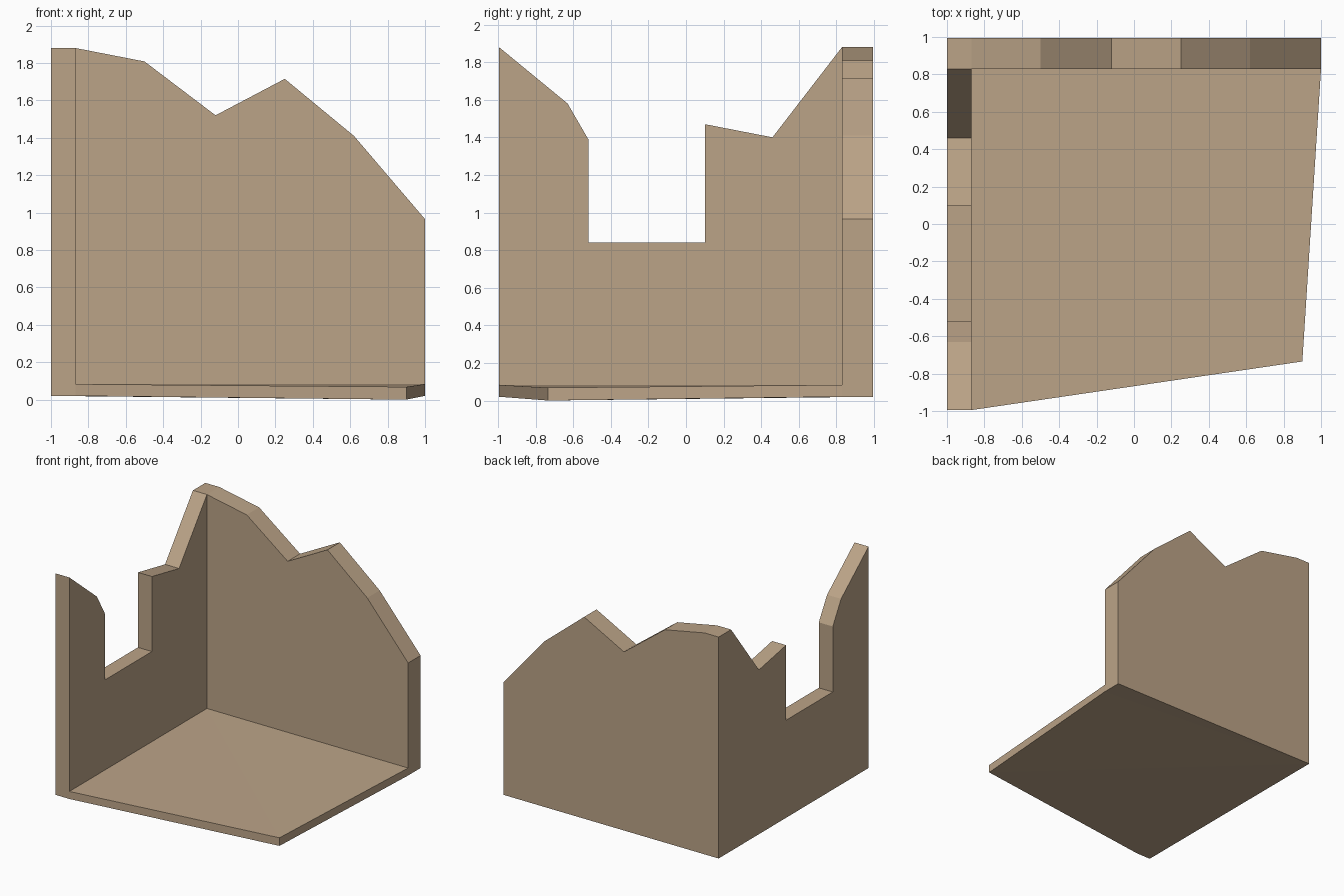
import bpy, bmesh

if "Cube" in bpy.data.objects:
    bpy.data.objects.remove(bpy.data.objects["Cube"])

stone = bpy.data.materials.new("tan stone")
stone.diffuse_color = (0.50, 0.37, 0.245, 1)
stone.use_nodes = True
stone.node_tree.nodes["Principled BSDF"].inputs["Base Color"].default_value = stone.diffuse_color

XO, XI = -1.0, -0.87       # left wall outer / inner plane
YO, YI = 0.995, 0.83       # back wall outer / inner plane
YF = -0.995                # front end
ZB, ZT, TOP = 0.02, 0.083, 1.88   # floor underside, floor top, wall height

bm = bmesh.new()


def face(*pts):
    bm.faces.new([bm.verts.new(p) for p in pts])


def wall(outer, inner):
    """Outer and inner outline joined by a broken top rim, open at the bottom."""
    face(*outer)
    face(*inner)
    for i in range(len(outer) - 1):
        quad = []
        for p in (outer[i], outer[i + 1], inner[i + 1], inner[i]):
            if p not in quad:
                quad.append(p)
        if len(quad) > 2:
            face(*quad)


# back wall with jagged top, mitred into the left wall at the corner
jag = [(XI, TOP), (-0.5, 1.808), (-0.12, 1.52), (0.25, 1.715), (0.62, 1.41), (1, 0.965)]
outer = [(XO, YO, TOP)] + [(x, YO, z) for x, z in jag] + [(1, YO, ZB)]
inner = [(XI, YI, TOP)] + [(x, YI, z) for x, z in jag] + [(1, YI, ZT)]
# the first inner point repeats, so drop duplicates when making the inner face
face(*outer, (XO, YO, ZB))
face(*inner[1:], (XI, YI, ZT))
for i in range(len(outer) - 1):
    q = list(dict.fromkeys((outer[i], outer[i + 1], inner[i + 1], inner[i])))
    face(*q)

# left wall with window gap
gap = [(YF, TOP), (-0.63, 1.58), (-0.52, 1.39), (-0.52, 0.84), (0.1, 0.84),
       (0.1, 1.47), (0.46, 1.40), (YI, TOP)]
outer = [(XO, YF, ZB)] + [(XO, y, z) for y, z in gap] + [(XO, YO, TOP), (XO, YO, ZB)]
inner = [(XI, YF, ZT)] + [(XI, y, z) for y, z in gap] + [(XI, YI, TOP), (XI, YI, ZT)]
face(*outer)
face(*list(dict.fromkeys(inner)))
for i in range(len(outer) - 2):
    face(*list(dict.fromkeys((outer[i], outer[i + 1], inner[i + 1], inner[i]))))

# floor slab with a dipped, cut-back front corner
c_top, c_bot = (0.9, -0.735, 0.068), (0.9, -0.735, 0)
face((XI, YF, ZT), c_top, (XI, YI, ZT))
face(c_top, (1, YI, ZT), (XI, YI, ZT))
a, b, d, e, f = (XO, YF, ZB), (XI, YF, ZB), (1, YI, ZB), (1, YO, ZB), (XO, YO, ZB)
for tri in ((a, b, f), (b, c_bot, f), (c_bot, d, f), (d, e, f)):
    face(*tri)
face(b, c_bot, c_top, (XI, YF, ZT))          # front edge
face(c_bot, d, (1, YI, ZT), c_top)           # right edge
face(a, b, (XI, YF, ZT))                     # fill below wall ends
face(d, e, (1, YI, ZT))

bmesh.ops.remove_doubles(bm, verts=bm.verts, dist=1e-5)
bmesh.ops.recalc_face_normals(bm, faces=bm.faces)
mesh = bpy.data.meshes.new("ruined_corner")
bm.to_mesh(mesh)
bm.free()
mesh.materials.append(stone)
bpy.context.collection.objects.link(bpy.data.objects.new("ruined_corner", mesh))
